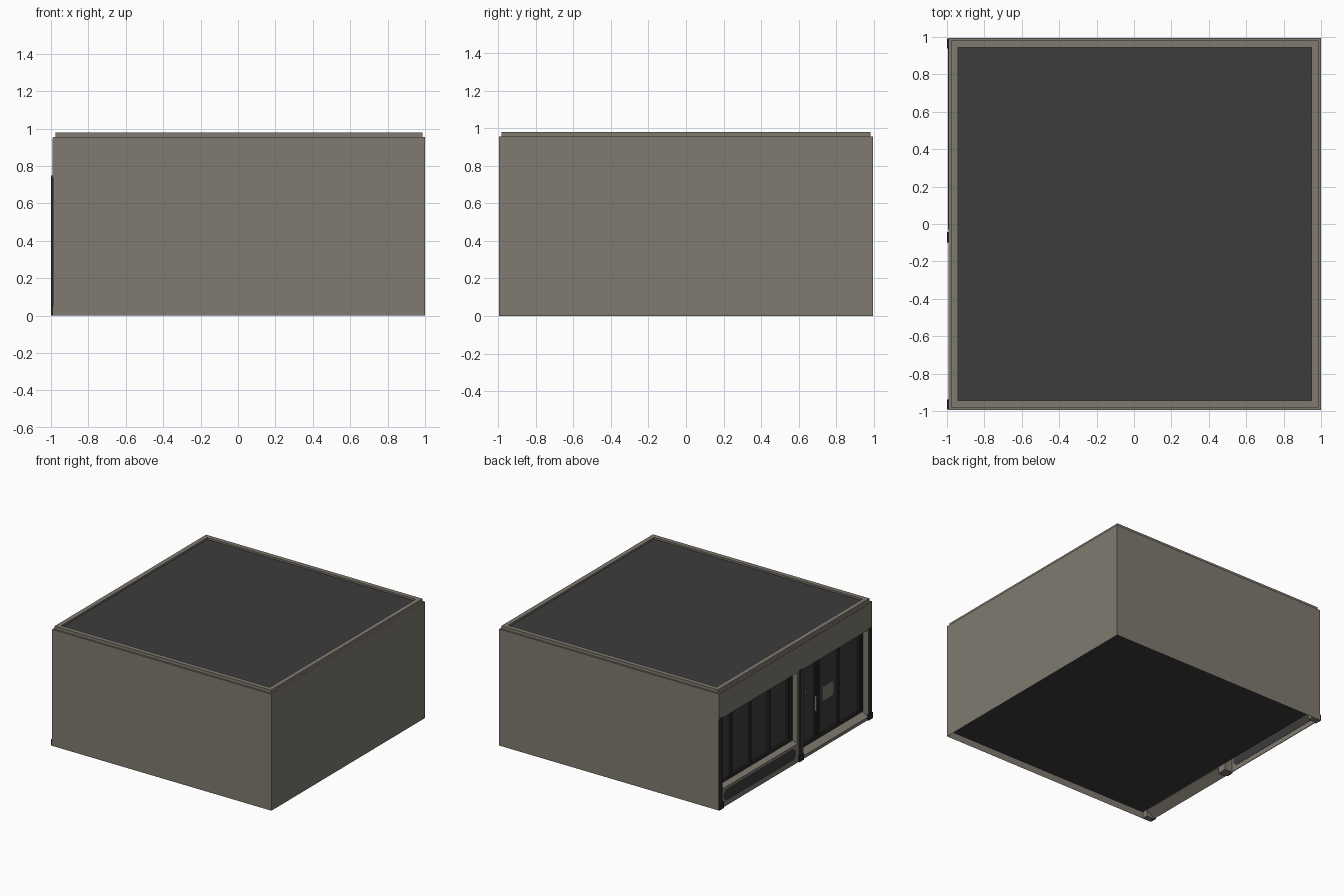
import bpy, bmesh, math

if "Cube" in bpy.data.objects:
    bpy.data.objects.remove(bpy.data.objects["Cube"])


def material(name, rgb):
    m = bpy.data.materials.new(name)
    m.diffuse_color = (*rgb, 1)
    m.use_nodes = True
    m.node_tree.nodes["Principled BSDF"].inputs["Base Color"].default_value = m.diffuse_color
    return m


STONE = material("warm_grey_stone", (0.215, 0.193, 0.160))
DARK = material("dark_grey", (0.045, 0.045, 0.045))
FRAME = material("charcoal_frame", (0.022, 0.022, 0.022))


def finish(name, bm, mat):
    bmesh.ops.recalc_face_normals(bm, faces=bm.faces)
    me = bpy.data.meshes.new(name)
    bm.to_mesh(me)
    bm.free()
    me.materials.append(mat)
    ob = bpy.data.objects.new(name, me)
    bpy.context.collection.objects.link(ob)
    return ob


def box(name, x, y, z, mat):
    """Box from (low, high) ranges."""
    bm = bmesh.new()
    bmesh.ops.create_cube(bm, size=1)
    for v in bm.verts:
        for i, (lo, hi) in enumerate((x, y, z)):
            v.co[i] = lo if v.co[i] < 0 else hi
    return finish(name, bm, mat)


def extrude_profile(name, pts, offset, mat):
    """Closed 3D outline extruded by an offset vector."""
    bm = bmesh.new()
    f = bm.faces.new([bm.verts.new(p) for p in pts])
    r = bmesh.ops.extrude_face_region(bm, geom=[f])
    new = [g for g in r["geom"] if isinstance(g, bmesh.types.BMVert)]
    bmesh.ops.translate(bm, verts=new, vec=offset)
    return finish(name, bm, mat)


WALL = -0.99    # shopfront plane
GLASS = -0.93   # recessed glazing plane
HEAD = 0.745    # top of openings

# Outer walls, ledge and parapet: square rings joined upward, shopfront left open
bm = bmesh.new()
profile = [(0, 0), (0, HEAD), (0, 0.955), (0.013, 0.955), (0.013, 0.98),
           (0.05, 0.98), (0.05, 0.955)]
rings = []
for inset, z in profile:
    l, r, s = WALL + inset, 1 - inset, 0.995 - inset
    rings.append([bm.verts.new(p) for p in
                  ((l, -s, z), (r, -s, z), (r, s, z), (l, s, z))])
for k in range(len(rings) - 1):
    for i in range(4):
        if k == 0 and i == 3:
            continue
        j = (i + 1) % 4
        bm.faces.new((rings[k][i], rings[k][j], rings[k + 1][j], rings[k + 1][i]))
finish("outer_walls", bm, STONE)

# Roof and floor decks
box("roof_deck", (-0.942, 0.952), (-0.947, 0.947), (0.955, 0.965), DARK)
box("floor_deck", (-0.92, 0.998), (-0.993, 0.993), (0.055, 0.065), DARK)

# Fascia behind the sign band
box("fascia", (WALL - 0.003, GLASS + 0.01), (-0.99, 0.99), (HEAD - 0.005, 0.95), STONE)

# Stone piers with slim dark half-round columns in front
for label, lo, hi, col in (("back", 0.945, 0.994, 0.965),
                           ("middle", -0.11, -0.03, -0.07),
                           ("front", -0.994, -0.945, -0.965)):
    box(label + "_pier", (WALL, GLASS + 0.01), (lo, hi), (0, HEAD), STONE)
    arc = [(WALL - 0.01 * math.sin(math.pi * i / 8),
            col + 0.022 * math.cos(math.pi * i / 8), 0) for i in range(9)]
    extrude_profile(label + "_column", arc, (0, 0, HEAD + 0.003), FRAME)
    box(label + "_column_base", (WALL - 0.01, WALL), (col - 0.028, col + 0.028),
        (0, 0.05), FRAME)

# Stall riser below the display window, hollow behind, with a sloped sill
box("stall_riser", (WALL, WALL + 0.005), (-0.03, 0.945), (0, 0.155), STONE)
extrude_profile("window_sill", [(WALL - 0.004, -0.03, 0.145), (WALL - 0.004, -0.03, 0.158),
                                (GLASS + 0.01, -0.03, 0.175), (GLASS + 0.01, -0.03, 0.145)],
                (0, 0.975, 0), STONE)

# Round-ended riser panel
pts = []
for cy, start in ((0.875, -90), (0.035, 90)):
    for i in range(9):
        a = math.radians(start + 180 * i / 8)
        pts.append((WALL - 0.002, cy + 0.045 * math.cos(a), 0.085 + 0.045 * math.sin(a)))
extrude_profile("riser_panel", pts, (0.009, 0, 0), DARK)

# Sloped entrance step
extrude_profile("entrance_step", [(WALL, -0.945, 0), (WALL, -0.945, 0.025),
                                  (GLASS + 0.01, -0.945, 0.065), (GLASS + 0.01, -0.945, 0.05)],
                (0, 0.835, 0), STONE)


def glazing(name, lo, hi, bottom, bars):
    """Glass sheet with head, foot and upright frame bars."""
    box(name + "_glass", (GLASS, GLASS + 0.008), (lo, hi), (bottom, HEAD), DARK)
    depth = (GLASS - 0.015, GLASS + 0.01)
    box(name + "_head_bar", depth, (lo, hi), (HEAD - 0.03, HEAD), FRAME)
    box(name + "_foot_bar", depth, (lo, hi), (bottom, bottom + 0.025), FRAME)
    for i, y in enumerate(bars):
        box(f"{name}_upright_{i}", depth, (y - 0.011, y + 0.011), (bottom, HEAD), FRAME)


glazing("display_window", -0.03, 0.945, 0.17, (0.934, 0.76, 0.51, 0.265, 0.02, -0.019))
glazing("entrance_window", -0.945, -0.36, 0.06, (-0.37, -0.63, -0.90, -0.934))
glazing("door", -0.36, -0.11, 0.06, (-0.12, -0.335))

# Door handle and notice plate
box("door_handle", (GLASS - 0.025, GLASS - 0.012), (-0.335, -0.325), (0.30, 0.42), STONE)
box("door_plate", (GLASS - 0.008, GLASS), (-0.23, -0.21), (0.48, 0.51), STONE)
box("notice_plate", (GLASS - 0.006, GLASS), (-0.58, -0.43), (0.33, 0.45), STONE)
